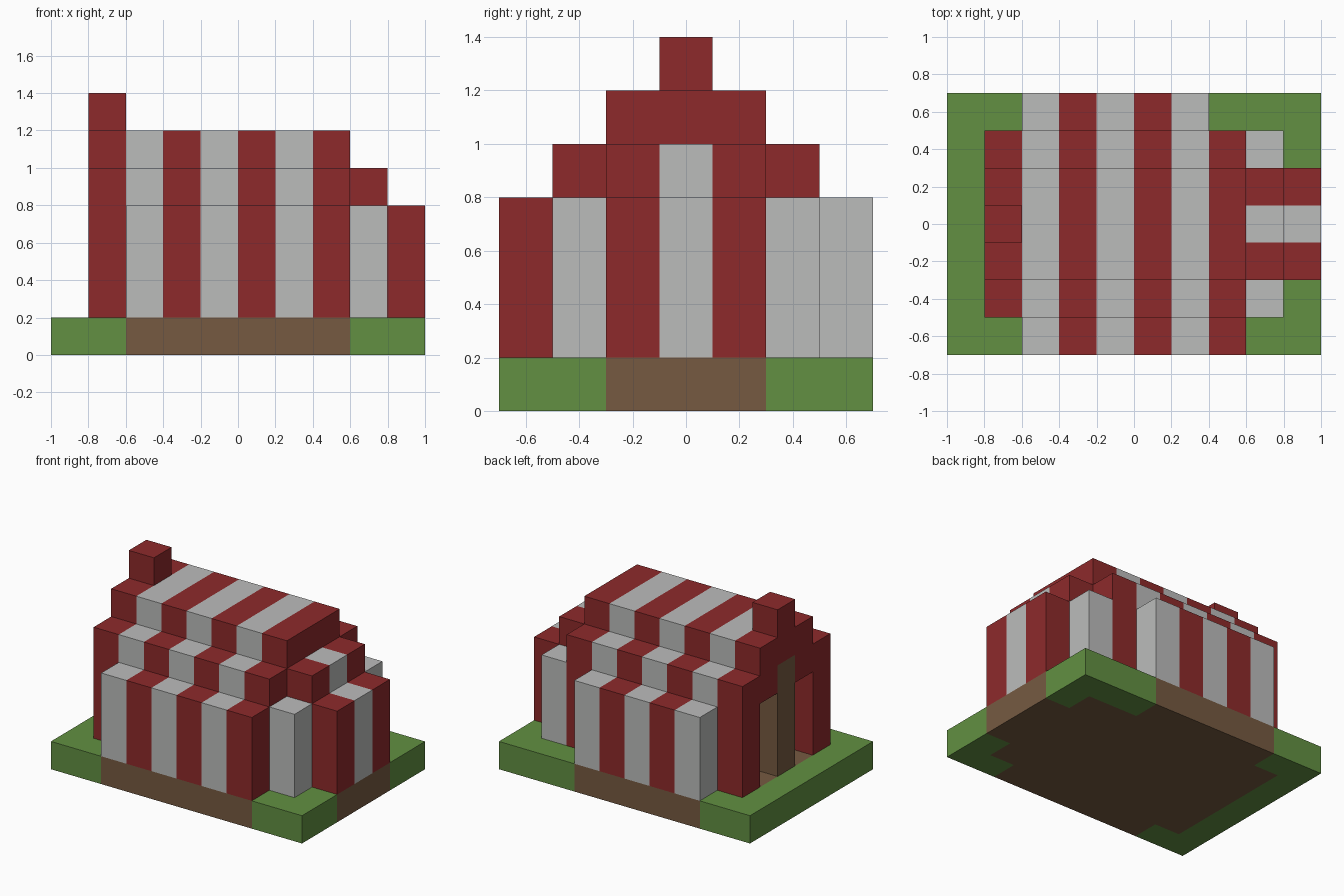
import bpy
import bmesh
from mathutils import Vector

cube = bpy.data.objects.get("Cube")
if cube:
    bpy.data.objects.remove(cube, do_unlink=True)

U = 0.2  # side of one building block


def material(name, color):
    mat = bpy.data.materials.new(name)
    mat.use_nodes = True
    rgba = (*color, 1)
    mat.diffuse_color = rgba
    mat.node_tree.nodes["Principled BSDF"].inputs["Base Color"].default_value = rgba
    return mat


RED = material("canvas red", (0.27, 0.023, 0.024))
WHITE = material("canvas white", (0.50, 0.505, 0.50))
GREEN = material("grass green", (0.122, 0.279, 0.054))
BROWN = material("earth brown", (0.181, 0.102, 0.053))


def block(name, xs, ys, zs, mats, rule=None):
    """Box between the given limits; rule(cell centre) picks the material of each cell."""
    low, high = (Vector(v) for v in zip(xs, ys, zs))
    bm = bmesh.new()
    bmesh.ops.create_cube(bm, size=1)
    for v in bm.verts:
        v.co = (low + high) / 2 + v.co * (high - low)
    if rule:
        # cut along block boundaries so colours change on clean edges
        for axis in (0, 1):
            normal = Vector((axis == 0, axis == 1, 0))
            for i in range(1, round((high - low)[axis] / U)):
                bmesh.ops.bisect_plane(bm, geom=bm.verts[:] + bm.edges[:] + bm.faces[:],
                                       plane_co=low + normal * U * i, plane_no=normal)
        bm.normal_update()
        for f in bm.faces:
            f.material_index = int(rule(f.calc_center_median() - f.normal * U / 2))
    mesh = bpy.data.meshes.new(name)
    bm.to_mesh(mesh)
    bm.free()
    for m in mats:
        mesh.materials.append(m)
    obj = bpy.data.objects.new(name, mesh)
    bpy.context.collection.objects.link(obj)
    return obj


def stripe_x(p):
    return int((p.x + 1) / U) % 2 == 0


def stripe_y(p):
    return abs(p.y) < U / 2


def under_tent(p):
    x, y = p.x, p.y
    if x > 0.8:
        return abs(y) < 0.3
    if x > 0.6 or -0.8 < x < -0.6:
        return abs(y) < 0.5
    if x > 0.4:
        return y < 0.5
    return x > -0.6


CANVAS = (RED, WHITE)

# Ground slab with bare earth beneath the tent
block("ground", (-1, 1), (-0.7, 0.7), (0, U), (GREEN, BROWN), under_tent)

# Long side walls
block("front_wall", (-0.6, 0.6), (-0.7, -0.5), (U, 0.8), CANVAS, stripe_x)
block("back_wall", (-0.6, 0.4), (0.5, 0.7), (U, 0.8), CANVAS, stripe_x)
block("back_corner", (0.4, 0.6), (0.3, 0.5), (U, 0.8), [RED])

# Stepped roof
for side, y in (("front", -0.4), ("back", 0.4)):
    block(side + "_roof_step", (-0.8, 0.6), (y - 0.1, y + 0.1), (0.8, 1.0), CANVAS, stripe_x)
block("roof_ridge", (-0.8, 0.6), (-0.3, 0.3), (1.0, 1.2), CANVAS, stripe_x)
block("roof_peak", (-0.8, -0.6), (-0.1, 0.1), (1.2, 1.4), [RED])

# Entrance end: two open doorways around a central post
for side, s in (("front", -1), ("back", 1)):
    block(side + "_entrance_post", (-0.8, -0.6), sorted((s * 0.3, s * 0.5)), (U, 0.8), [RED])
    block(side + "_door_lintel", (-0.8, -0.6), sorted((s * 0.1, s * 0.3)), (0.8, 1.0), [RED])
    # White corner panels at the closed end
    block(side + "_corner_panel", (0.6, 0.8), sorted((s * 0.3, s * 0.5)), (U, 0.8), [WHITE])
block("entrance_center_post", (-0.8, -0.6), (-0.1, 0.1), (U, 1.0), [BROWN])

# Closed rounded end
block("end_wall", (0.8, 1.0), (-0.3, 0.3), (U, 0.8), CANVAS, stripe_y)
block("end_roof_step", (0.6, 0.8), (-0.3, 0.3), (0.8, 1.0), CANVAS, stripe_y)
